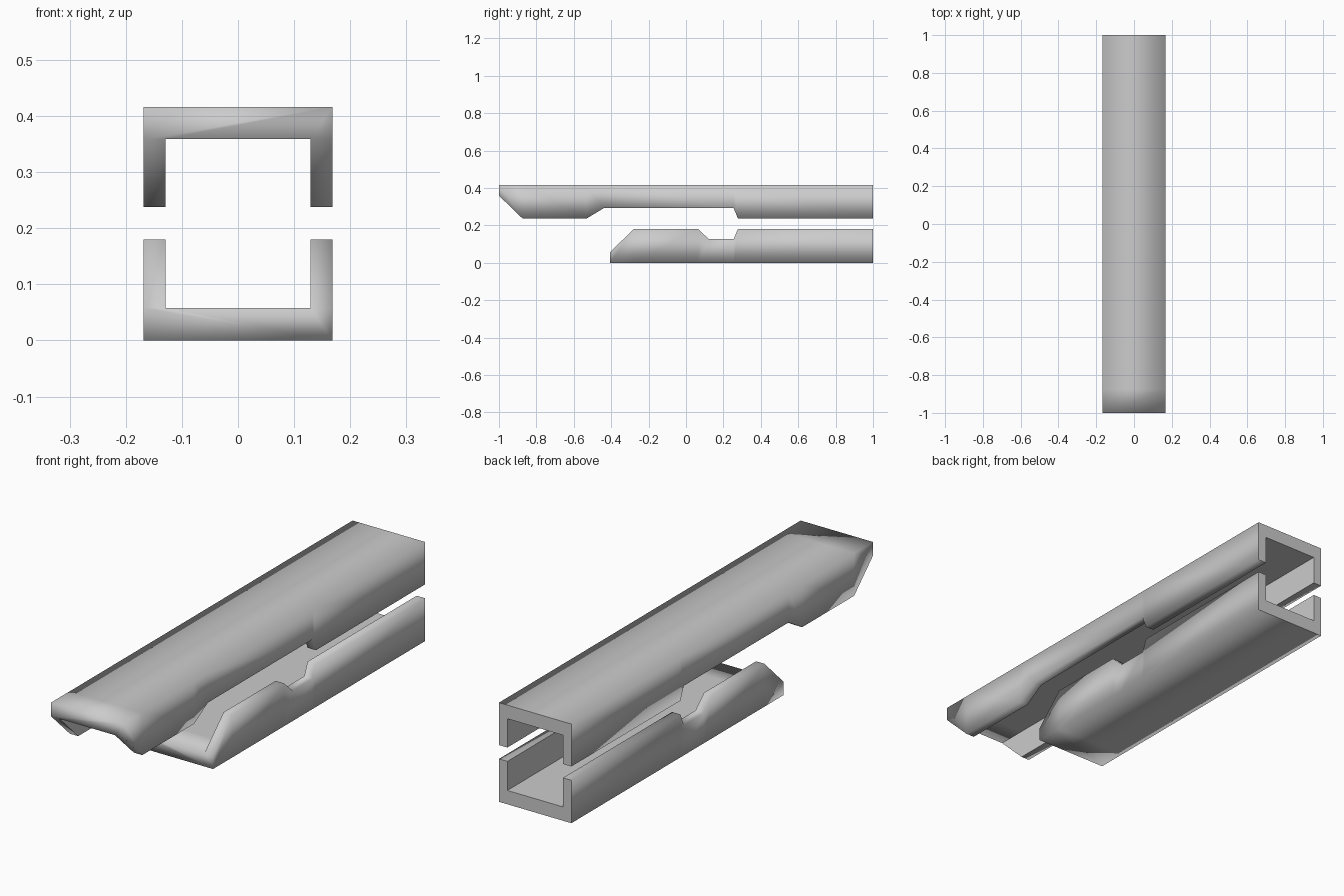
import bpy
import bmesh

if "Cube" in bpy.data.objects:
    bpy.data.objects.remove(bpy.data.objects["Cube"])

OUTER, INNER = 0.168, 0.129  # half widths of the channel


def channel(name, base, floor, stations):
    """Loft a U section along y; each station is (y, height of the wall rim)."""
    bm = bmesh.new()
    rings = []
    for y, rim in stations:
        section = [(-OUTER, base), (OUTER, base), (OUTER, rim), (INNER, rim),
                   (INNER, floor), (-INNER, floor), (-INNER, rim), (-OUTER, rim)]
        rings.append([bm.verts.new((x, y, z)) for x, z in section])
    for a, b in zip(rings, rings[1:]):
        for i in range(8):
            j = (i + 1) % 8
            bm.faces.new((a[i], a[j], b[j], b[i]))
        # crisp inner edges
        for i in (3, 4, 5, 6):
            bm.edges.get((a[i], b[i])).smooth = False
    bm.faces.new(rings[0])
    bm.faces.new(rings[-1])
    for f in bm.faces:
        f.smooth = True
    # crisp rear end
    for i in range(8):
        bm.edges.get((rings[-1][i], rings[-1][(i + 1) % 8])).smooth = False
    bmesh.ops.remove_doubles(bm, verts=bm.verts[:], dist=1e-5)
    bmesh.ops.recalc_face_normals(bm, faces=bm.faces[:])
    mesh = bpy.data.meshes.new(name)
    bm.to_mesh(mesh)
    bm.free()
    obj = bpy.data.objects.new(name, mesh)
    bpy.context.collection.objects.link(obj)
    return obj


# Upper channel, opening downwards, with chamfered nose and long side notch
channel("upper_channel", 0.416, 0.359,
        [(-1, 0.359), (-0.875, 0.238), (-0.53, 0.238), (-0.44, 0.292),
         (0.255, 0.292), (0.277, 0.238), (1, 0.238)])

# Lower channel, opening upwards, shorter, with a small side notch
channel("lower_channel", 0.0, 0.058,
        [(-0.405, 0.058), (-0.28, 0.18), (0.065, 0.18), (0.122, 0.127),
         (0.255, 0.127), (0.277, 0.18), (1, 0.18)])
